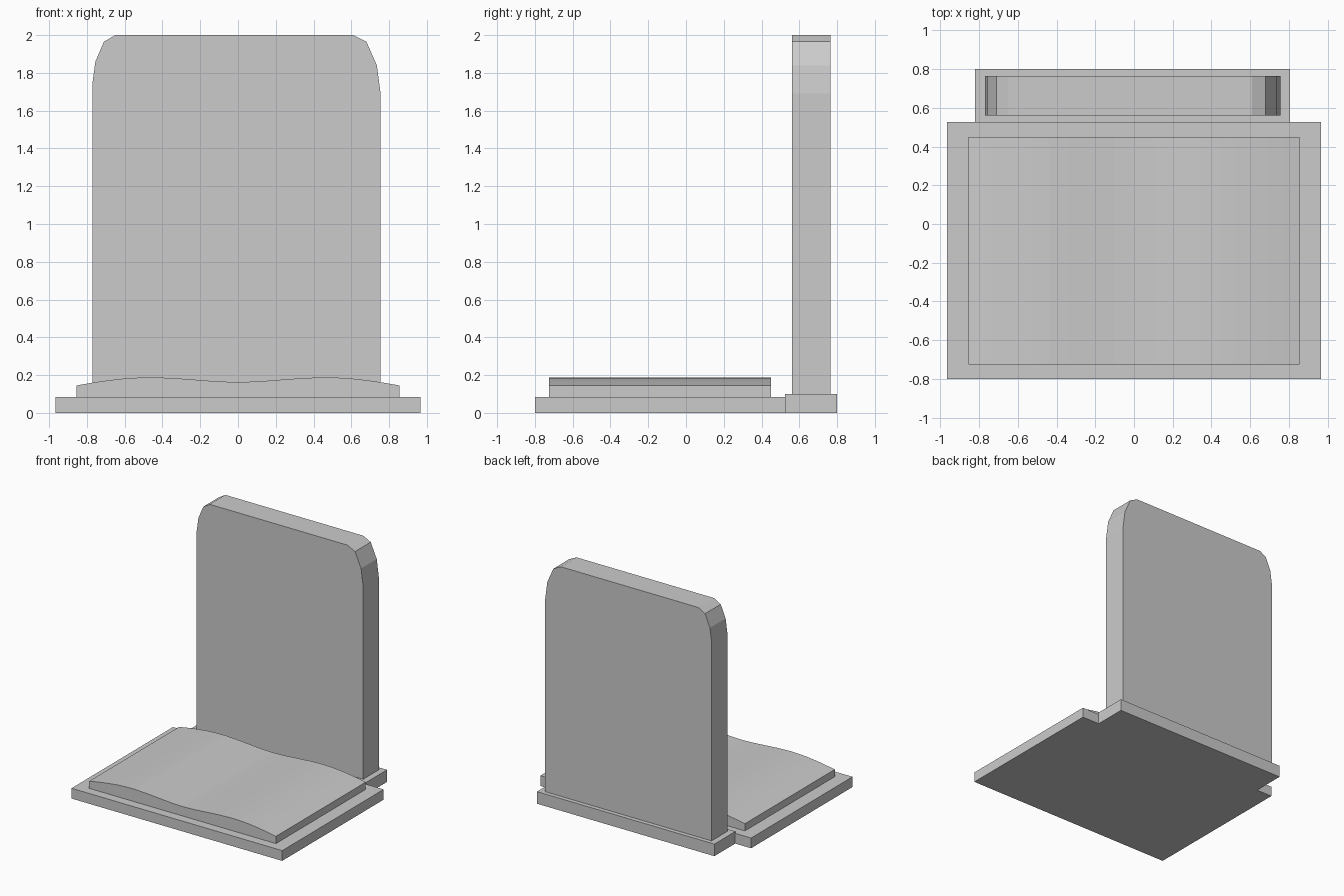
import bpy, bmesh

if "Cube" in bpy.data.objects:
    bpy.data.objects.remove(bpy.data.objects["Cube"])


def extrude_profile(name, points, y0, y1):
    """Closed x-z outline extruded along y."""
    bm = bmesh.new()
    face = bm.faces.new([bm.verts.new((x, y0, z)) for x, z in points])
    ext = bmesh.ops.extrude_face_region(bm, geom=[face])
    verts = [g for g in ext["geom"] if isinstance(g, bmesh.types.BMVert)]
    bmesh.ops.translate(bm, verts=verts, vec=(0, y1 - y0, 0))
    bmesh.ops.recalc_face_normals(bm, faces=bm.faces)
    mesh = bpy.data.meshes.new(name)
    bm.to_mesh(mesh)
    bm.free()
    obj = bpy.data.objects.new(name, mesh)
    bpy.context.collection.objects.link(obj)
    return obj


def slab(name, x0, x1, y0, y1, z0, z1):
    return extrude_profile(name, [(x0, z0), (x1, z0), (x1, z1), (x0, z1)], y0, y1)


# Ground slab and the plinth carrying the upright stone
slab("ground_slab", -0.965, 0.965, -0.80, 0.527, 0, 0.085)
slab("stone_plinth", -0.82, 0.805, 0.525, 0.80, 0, 0.10)

# Upright stone with unevenly chamfered shoulders
extrude_profile("upright_stone", [
    (-0.77, 0.10), (0.755, 0.10), (0.755, 1.69), (0.735, 1.84), (0.68, 1.965),
    (0.61, 2.0), (-0.65, 2.0), (-0.71, 1.965), (-0.755, 1.86), (-0.77, 1.75),
], 0.56, 0.765)

# Open book cover plate: flat underside, two gently arched pages on top
half_wave = [(0.855, 0.145), (0.77, 0.16), (0.69, 0.172), (0.60, 0.182),
             (0.52, 0.187), (0.44, 0.188), (0.34, 0.184), (0.22, 0.175), (0.10, 0.166)]
wave = half_wave + [(0, 0.163)] + [(-x, z) for x, z in reversed(half_wave)]
extrude_profile("open_book", [(-0.855, 0.085), (0.855, 0.085)] + wave, -0.725, 0.45)
